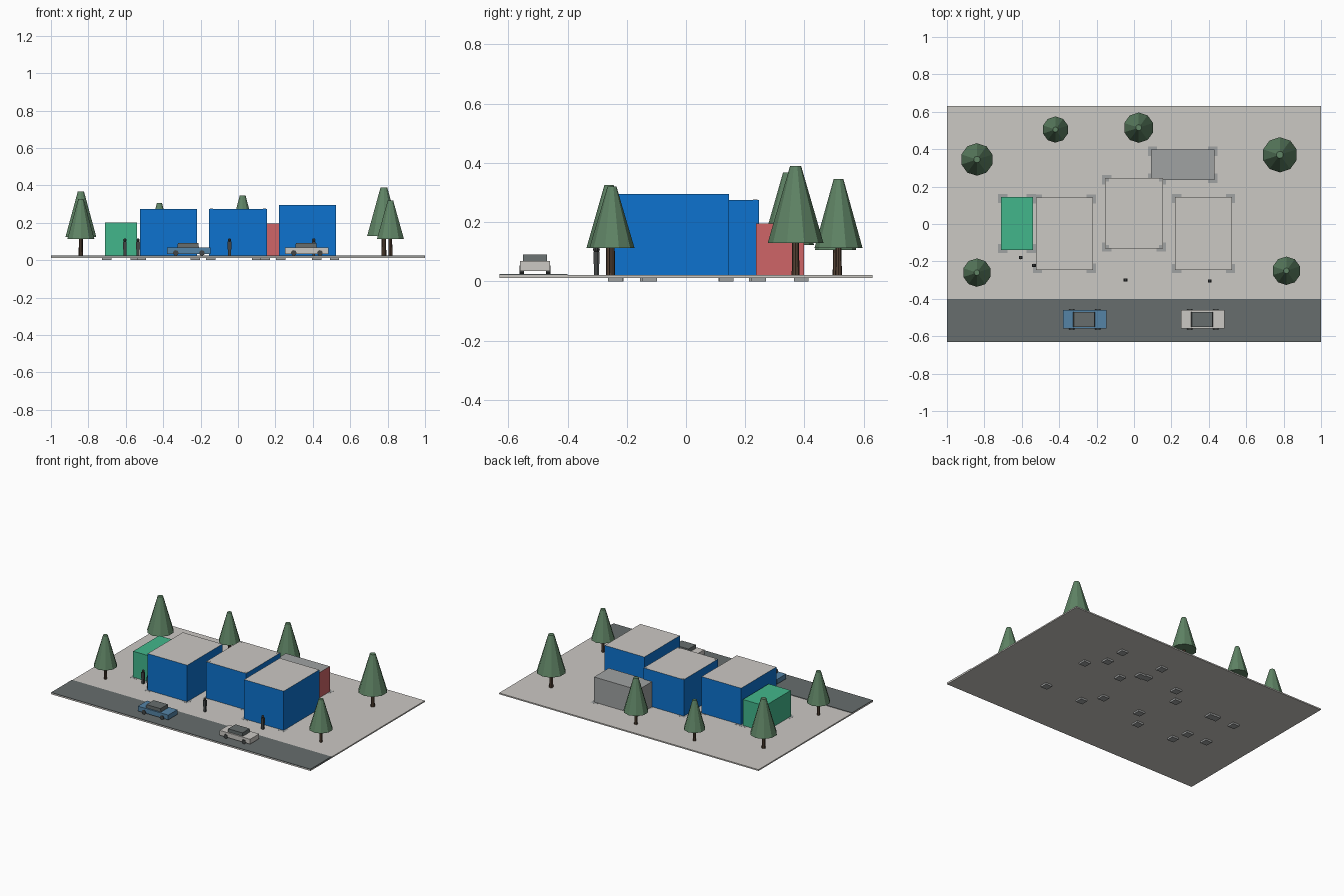
import bpy, bmesh, math
from mathutils import Matrix

if "Cube" in bpy.data.objects:
    bpy.data.objects.remove(bpy.data.objects["Cube"])


def material(name, r, g, b):
    m = bpy.data.materials.new(name)
    m.diffuse_color = (r, g, b, 1)
    m.use_nodes = True
    m.node_tree.nodes["Principled BSDF"].inputs["Base Color"].default_value = m.diffuse_color
    return m


PALE = material("pale concrete", .60, .58, .55)
BLUE = material("bright blue", .004, .17, .62)
GREEN = material("mint green", .055, .47, .26)
RED = material("soft red", .62, .13, .135)
GREY = material("mid grey", .35, .36, .36)
ROAD = material("asphalt grey", .135, .155, .155)
LEAF = material("leaf green", .115, .23, .13)
BARK = material("bark brown", .09, .055, .035)
STEEL = material("steel blue", .09, .23, .38)
DARK = material("charcoal", .055, .06, .06)


def finish(name, bm, mats):
    me = bpy.data.meshes.new(name)
    bm.normal_update()
    bm.to_mesh(me)
    bm.free()
    for m in mats:
        me.materials.append(m)
    ob = bpy.data.objects.new(name, me)
    bpy.context.collection.objects.link(ob)
    return ob


def box(name, x0, x1, y0, y1, z0, z1, *mats, rule=None, taper=1.0):
    """Box between limits; rule(normal) picks a material slot, taper narrows the top in x."""
    bm = bmesh.new()
    bmesh.ops.create_cube(bm, size=1)
    for v in bm.verts:
        if v.co.z > 0:
            v.co.x *= taper
        v.co.x = (x0 + x1) / 2 + v.co.x * (x1 - x0)
        v.co.y = (y0 + y1) / 2 + v.co.y * (y1 - y0)
        v.co.z = (z0 + z1) / 2 + v.co.z * (z1 - z0)
    bm.normal_update()
    if rule:
        for f in bm.faces:
            f.material_index = rule(f.normal)
    return finish(name, bm, mats)


def cone(name, x, y, z0, z1, r0, r1, sides, mat):
    bm = bmesh.new()
    bmesh.ops.create_cone(bm, cap_ends=True, segments=sides, radius1=r0, radius2=r1,
                          depth=z1 - z0, matrix=Matrix.Translation((x, y, (z0 + z1) / 2)))
    return finish(name, bm, [mat])


FLOOR = .021

# Site slab and road
box("ground_slab", -1, 1, -.63, .63, .012, FLOOR, PALE)
box("road", -1, 1, -.63, -.40, .0135, .0245, ROAD)

# Buildings: x0, x1, y0, y1, height, materials, face rule
top_is_second = lambda n: 1 if n.z > .5 else 0
front_right_second = lambda n: 1 if n.y < -.5 or n.x > .5 else 0
buildings = [
    ("left_hall", -.525, -.22, -.245, .143, .275, (BLUE, PALE), top_is_second),
    ("middle_hall", -.155, .155, -.132, .246, .275, (BLUE, PALE), top_is_second),
    ("right_hall", .22, .525, -.247, .145, .294, (BLUE, PALE), top_is_second),
    ("green_annex", -.71, -.54, -.14, .145, .202, (GREEN,), None),
    ("rear_annex", .09, .43, .236, .398, .196, (GREY, RED), front_right_second),
]
for name, x0, x1, y0, y1, h, mats, rule in buildings:
    box(name, x0, x1, y0, y1, FLOOR, h, *mats, rule=rule)
    # Square footing under each corner
    for cx, sx in ((x0, 1), (x1, -1)):
        for cy, sy in ((y0, 1), (y1, -1)):
            mx, my = cx + sx * .009, cy + sy * .009
            box(name + "_footing", mx - .025, mx + .025, my - .025, my + .025,
                0, FLOOR + .0005, GREY)

# Corner column tops on the middle hall
for x in (-.143, .143):
    for y in (-.120, .234):
        box("column_top", x - .008, x + .008, y - .008, y + .008, .2, .2757, GREY)

# Trees: x, y, crown radius, crown base, top
for x, y, r, base, top in [(-.84, .345, .087, .123, .367), (-.42, .505, .070, .105, .306),
                           (.025, .515, .081, .113, .346), (.78, .37, .094, .130, .389),
                           (-.84, -.26, .076, .113, .326), (.815, -.25, .076, .113, .320)]:
    cone("tree_trunk", x, y, FLOOR, base + .01, r * .14, r * .12, 8, BARK)
    cone("tree_crown", x, y, base, top, r, r * .2, 10, LEAF)


# Cars
def car(cx, cy, paint):
    box("car_body", cx - .117, cx + .117, cy - .05, cy + .05, .034, .068, paint)
    box("car_cabin", cx - .062, cx + .054, cy - .04, cy + .04, .068, .091, ROAD, taper=.94)
    for dx in (-.07, .07):
        for dy in (-.045, .045):
            bm = bmesh.new()
            bmesh.ops.create_cone(bm, cap_ends=True, segments=12, radius1=.0145, radius2=.0145, depth=.016,
                                  matrix=Matrix.Translation((cx + dx, cy + dy, .039))
                                  @ Matrix.Rotation(math.pi / 2, 4, 'X'))
            finish("car_wheel", bm, [DARK])


car(-.263, -.51, STEEL)
car(.368, -.51, PALE)

# Standing people
for x, y in [(-.605, -.18), (-.535, -.222), (-.045, -.30), (.405, -.305)]:
    box("person_legs", x - .008, x + .008, y - .006, y + .006, FLOOR, .062, DARK)
    box("person_torso", x - .010, x + .010, y - .008, y + .008, .058, .1, DARK)
    bm = bmesh.new()
    bmesh.ops.create_uvsphere(bm, u_segments=8, v_segments=6, radius=.009,
                              matrix=Matrix.Translation((x, y, .108)))
    finish("person_head", bm, [DARK])
